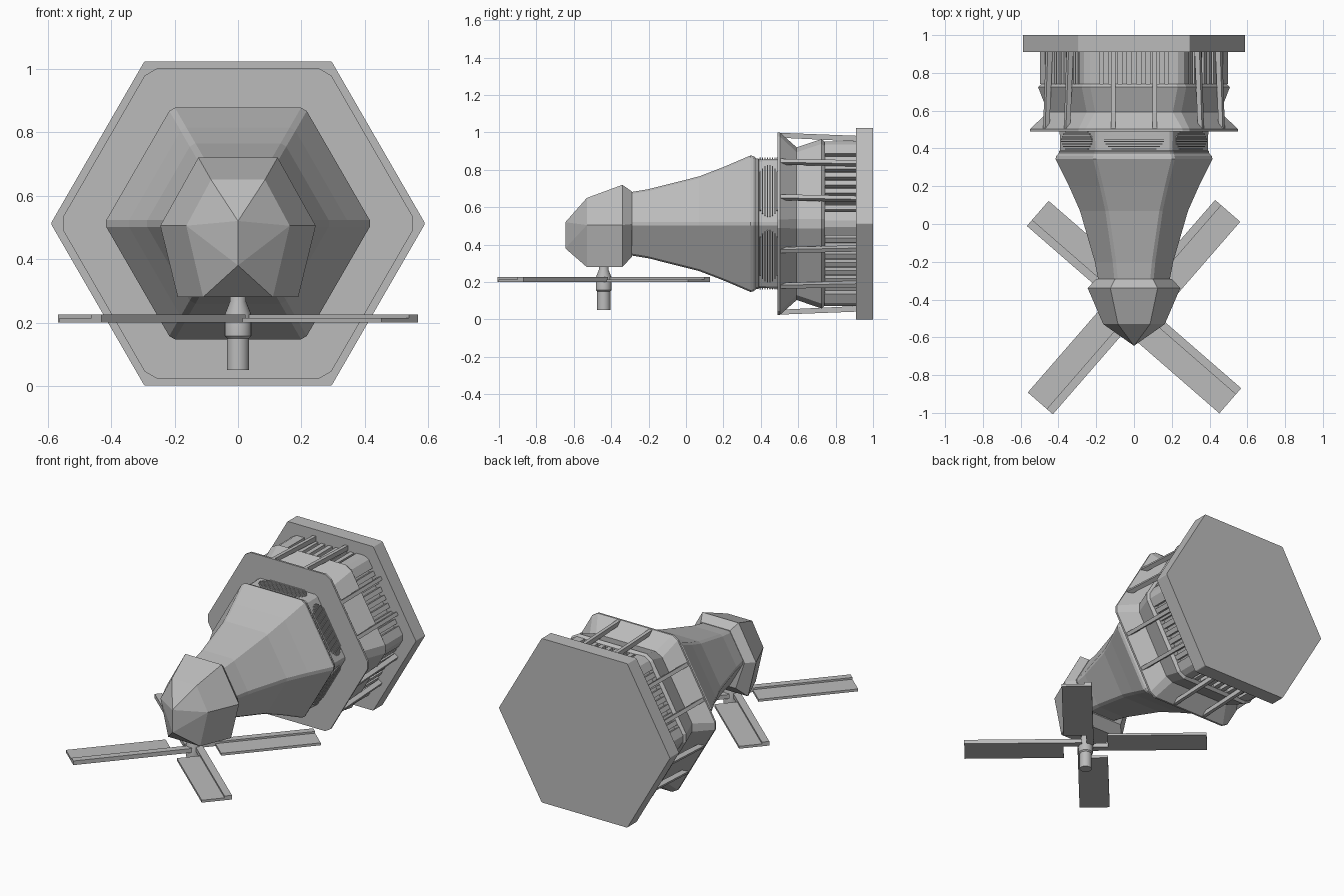
import bpy, bmesh
from math import sin, cos, pi, radians, tan
from mathutils import Vector, Matrix

cube = bpy.data.objects.get("Cube")
if cube:
    bpy.data.objects.remove(cube, do_unlink=True)

grey = bpy.data.materials.new("mid grey")
grey.use_nodes = True
grey.diffuse_color = (0.5, 0.5, 0.5, 1)
grey.node_tree.nodes["Principled BSDF"].inputs["Base Color"].default_value = (0.5, 0.5, 0.5, 1)

AXIS_Z = 0.512  # height of the long body axis
FACES = [radians(30 + 60 * k) for k in range(6)]


def finish(name, bm):
    bmesh.ops.recalc_face_normals(bm, faces=bm.faces)
    mesh = bpy.data.meshes.new(name)
    bm.to_mesh(mesh)
    bm.free()
    mesh.materials.append(grey)
    obj = bpy.data.objects.new(name, mesh)
    bpy.context.collection.objects.link(obj)
    return obj


def side_point(angle, out, along, y):
    """Point on one side of the hexagon, in world space."""
    return Vector((out * cos(angle) - along * sin(angle), y,
                   AXIS_Z + out * sin(angle) + along * cos(angle)))


def hex_ring(y, apothem, cut=0.012):
    """Hexagon with a point at each side and trimmed corners."""
    half = apothem * tan(pi / 6) - cut
    return [side_point(a, apothem, t, y) for a in FACES for t in (-half, half)]


def loft(name, rings):
    bm = bmesh.new()
    loops = [[bm.verts.new(p) for p in ring] for ring in rings]
    for a, b in zip(loops, loops[1:]):
        n = len(a)
        for i in range(n):
            j = (i + 1) % n
            bm.faces.new((a[i], a[j], b[j], b[i]))
    bm.faces.new(loops[0])
    bm.faces.new(loops[-1])
    return finish(name, bm)


def add_bar(bm, start, end):
    """Join two four-point ends with a closed bar."""
    a = [bm.verts.new(p) for p in start]
    b = [bm.verts.new(p) for p in end]
    bm.faces.new(a)
    bm.faces.new(b)
    for i in range(4):
        j = (i + 1) % 4
        bm.faces.new((a[i], a[j], b[j], b[i]))


def side_end(angle, y, low, high, t0, t1):
    return [side_point(angle, o, t, y)
            for o, t in ((low, t0), (high, t0), (high, t1), (low, t1))]


# Back plate and flared body
loft("back_plate", [hex_ring(0.91, 0.511, 0.003), hex_ring(1.0, 0.511, 0.003)])
loft("tapered_body", [hex_ring(y, a) for y, a in
                      ((-0.32, 0.165), (-0.2, 0.185), (0.07, 0.253), (0.2, 0.303),
                       (0.345, 0.365), (0.36, 0.362), (0.375, 0.35))])

# Vented collar with fine ridges on each side
loft("vent_collar", [hex_ring(0.37, 0.35), hex_ring(0.385, 0.35), hex_ring(0.39, 0.344),
                     hex_ring(0.495, 0.346)])
bm = bmesh.new()
for angle in FACES:
    for i in range(8):
        y = 0.394 + 0.013 * i
        w = 0.11 + 0.05 * sin(pi * (i + 0.5) / 8)
        add_bar(bm, side_end(angle, y, 0.33, 0.353, -w, w),
                side_end(angle, y + 0.006, 0.33, 0.353, -w, w))
finish("vent_ridges", bm)

# Flange and waisted housing behind it
loft("flange", [hex_ring(0.49, 0.488, 0.025), hex_ring(0.502, 0.488, 0.025),
                hex_ring(0.592, 0.408, 0.03)])
loft("rear_housing", [hex_ring(0.58, 0.404, 0.03), hex_ring(0.592, 0.408, 0.03),
                      hex_ring(0.725, 0.453, 0.03), hex_ring(0.742, 0.438, 0.03)])


# Slotted drum: solid corners, recessed sides filled with fins
def drum_ring(y):
    half = 0.44 * tan(pi / 6) - 0.02
    steps = ((0.44, -half), (0.44, -0.18), (0.405, -0.18),
             (0.405, 0.18), (0.44, 0.18), (0.44, half))
    return [side_point(a, o, t, y) for a in FACES for o, t in steps]


loft("slotted_drum", [drum_ring(0.74), drum_ring(0.915)])
bm = bmesh.new()
for angle in FACES:
    for i in range(-3, 4):
        t = i * 0.05
        add_bar(bm, side_end(angle, 0.74, 0.4, 0.437, t - 0.014, t + 0.014),
                side_end(angle, 0.915, 0.4, 0.437, t - 0.014, t + 0.014))
finish("drum_fins", bm)

# Support rods, two on each side
bm = bmesh.new()
for angle in FACES:
    for t in (-0.11, 0.11):
        add_bar(bm, side_end(angle, 0.498, 0.46, 0.486, t - 0.011, t + 0.011),
                side_end(angle, 0.915, 0.44, 0.47, t - 0.011, t + 0.011))
finish("support_rods", bm)


# Faceted nose with a flat underside and an upright front edge
def nose_ring(y, top, side, bottom):
    right = [(top[0], y, top[1]), (side[0], y, side[1]), (bottom[0], y, bottom[1])]
    return right + [(-x, py, z) for x, py, z in reversed(right)]


bm = bmesh.new()
rings = [nose_ring(-0.29, (0.1, 0.685), (0.2, 0.51), (0.14, 0.335)),
         nose_ring(-0.34, (0.125, 0.72), (0.245, 0.505), (0.19, 0.28)),
         nose_ring(-0.53, (0.085, 0.65), (0.163, 0.505), (0.11, 0.28))]
loops = [[bm.verts.new(p) for p in ring] for ring in rings]
for a, b in zip(loops, loops[1:]):
    for i in range(6):
        j = (i + 1) % 6
        bm.faces.new((a[i], a[j], b[j], b[i]))
bm.faces.new(loops[0])
tip_top = bm.verts.new((0, -0.645, 0.52))
tip_low = bm.verts.new((0, -0.645, 0.38))
f = loops[-1]
for tri in ((f[0], f[1], tip_top), (f[5], f[0], tip_top), (f[4], f[5], tip_top),
            (f[1], tip_low, tip_top), (f[1], f[2], tip_low), (f[2], f[3], tip_low),
            (f[3], f[4], tip_low), (f[4], tip_top, tip_low)):
    bm.faces.new(tri)
finish("nose", bm)

# Rotor shaft under the nose
HUB = Vector((0, -0.44, 0))
profile = ((0.035, 0.05), (0.035, 0.15), (0.042, 0.157), (0.042, 0.225),
           (0.026, 0.265), (0.026, 0.3))
shaft = loft("rotor_shaft", [[HUB + Vector((r * cos(k * pi / 12), r * sin(k * pi / 12), z))
                              for k in range(24)] for r, z in profile])
bpy.ops.object.select_all(action="DESELECT")
shaft.select_set(True)
bpy.context.view_layer.objects.active = shaft
bpy.ops.object.shade_smooth_by_angle(angle=radians(25))

# Four rotor blades, each a thin plate with a raised spar on one edge
for n in range(4):
    bm = bmesh.new()
    for x0, x1, y0, y1, z0, z1 in ((0.13, 0.71, -0.128, 0.01, 0.2, 0.215),
                                   (0.02, 0.71, 0.005, 0.048, 0.2, 0.226)):
        add_bar(bm, *[[(x, y0, z0), (x, y1, z0), (x, y1, z1), (x, y0, z1)]
                      for x in (x0, x1)])
    bm.transform(Matrix.Translation(HUB) @ Matrix.Rotation(radians(49 + 90 * n), 4, "Z"))
    finish(f"rotor_blade_{n + 1}", bm)
